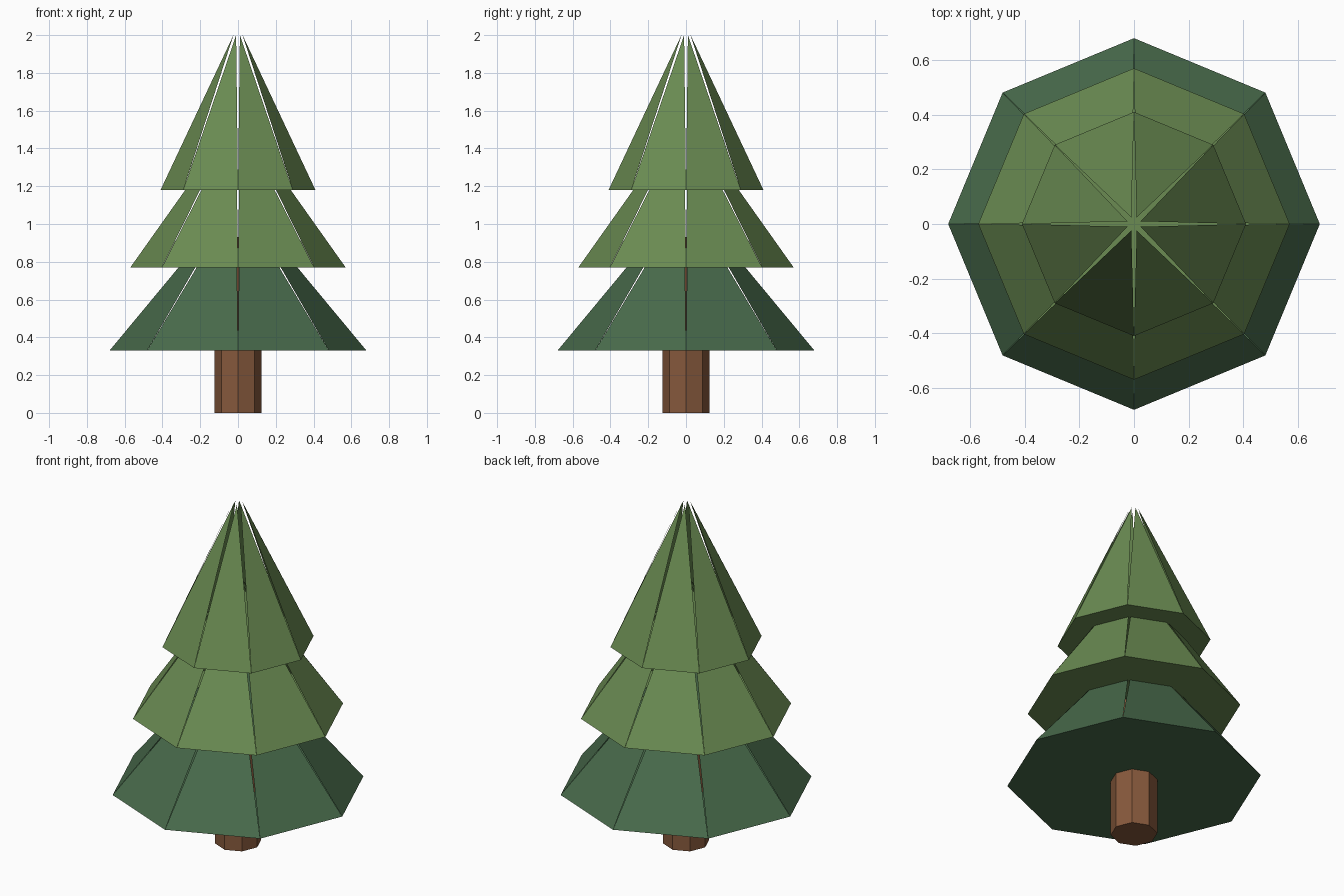
import bpy, bmesh
from math import cos, sin, pi

if "Cube" in bpy.data.objects:
    bpy.data.objects.remove(bpy.data.objects["Cube"])

SIDES = 8


def material(name, rgb):
    m = bpy.data.materials.new(name)
    m.diffuse_color = (*rgb, 1)
    m.use_nodes = True
    m.node_tree.nodes["Principled BSDF"].inputs["Base Color"].default_value = m.diffuse_color
    return m


def ring(bm, radius, z, turn=0.0):
    return [bm.verts.new((radius * cos(2 * pi * (i + turn) / SIDES),
                          radius * sin(2 * pi * (i + turn) / SIDES), z))
            for i in range(SIDES)]


def finish(bm, name, mat):
    me = bpy.data.meshes.new(name)
    bm.to_mesh(me)
    bm.free()
    me.materials.append(mat)
    bpy.context.collection.objects.link(bpy.data.objects.new(name, me))


# Foliage tier: closed octagon base, eight triangles whose tips stay slightly apart
def tier(name, radius, z0, z1, mat, tip_gap=0.026):
    bm = bmesh.new()
    base = ring(bm, radius, z0)
    tips = ring(bm, tip_gap, z1, 0.5)
    bm.faces.new(base[::-1])
    for i in range(SIDES):
        bm.faces.new((base[i], base[(i + 1) % SIDES], tips[i]))
    finish(bm, name, mat)


# Trunk: octagonal post reaching up inside the foliage
def trunk(radius, height, mat):
    bm = bmesh.new()
    low, high = ring(bm, radius, 0), ring(bm, radius, height)
    bm.faces.new(low[::-1])
    bm.faces.new(high)
    for i in range(SIDES):
        j = (i + 1) % SIDES
        bm.faces.new((low[i], low[j], high[j], high[i]))
    finish(bm, "trunk", mat)


dark = material("dark_green", (0.065, 0.145, 0.07))
light = material("light_green", (0.145, 0.26, 0.085))
bark = material("bark", (0.24, 0.1, 0.045))

trunk(0.125, 0.93, bark)
tier("lower_foliage", 0.68, 0.33, 1.12, dark)
tier("middle_foliage", 0.57, 0.77, 1.54, light)
tier("upper_foliage", 0.41, 1.18, 2.0, light)
